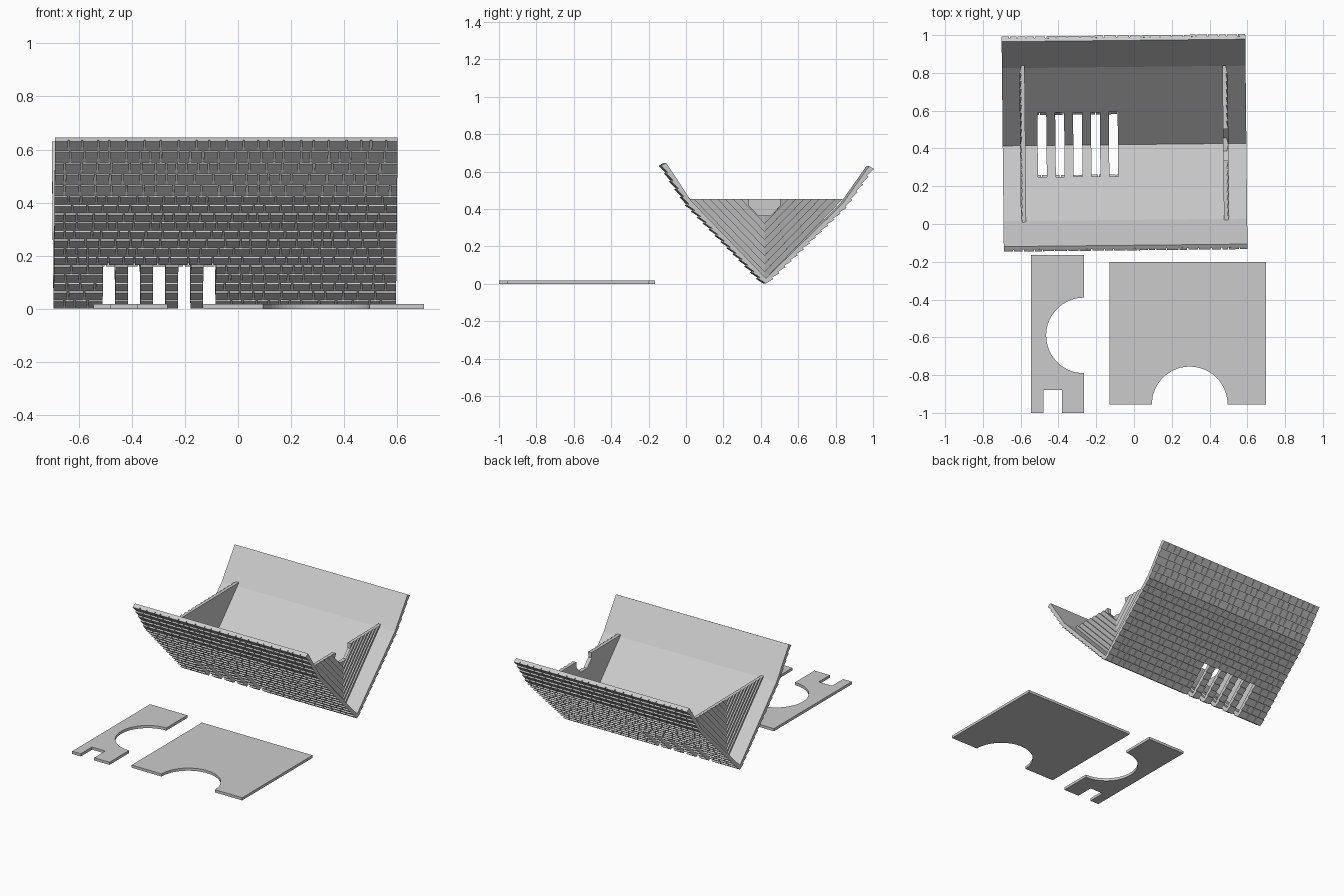
import bpy, bmesh, math, random
from mathutils import Vector

random.seed(4)
if "Cube" in bpy.data.objects:
    bpy.data.objects.remove(bpy.data.objects["Cube"])

grey = bpy.data.materials.new("plain_grey")
grey.use_nodes = True
grey.diffuse_color = (0.6, 0.6, 0.6, 1)
grey.node_tree.nodes["Principled BSDF"].inputs["Base Color"].default_value = (0.6, 0.6, 0.6, 1)


def finish(name, bm, place=None):
    """Turn a bmesh into a named object, optionally placed and turned."""
    bmesh.ops.recalc_face_normals(bm, faces=bm.faces)
    mesh = bpy.data.meshes.new(name)
    bm.to_mesh(mesh)
    bm.free()
    mesh.materials.append(grey)
    obj = bpy.data.objects.new(name, mesh)
    bpy.context.collection.objects.link(obj)
    if place:
        obj.location, obj.rotation_euler = place
    return obj


def prism(bm, near, far):
    """Solid between two matching outlines."""
    a = [bm.verts.new(p) for p in near]
    b = [bm.verts.new(p) for p in far]
    bm.faces.new(a)
    bm.faces.new(b[::-1])
    n = len(a)
    for i in range(n):
        bm.faces.new((a[i], b[i], b[(i + 1) % n], a[(i + 1) % n]))


def along_x(bm, outline, x0, x1):
    prism(bm, [(x0, y, z) for y, z in outline], [(x1, y, z) for y, z in outline])


def carve(obj, cutter):
    """Subtract the cutter for good and remove it."""
    cutter.hide_render = True
    bpy.context.view_layer.update()
    mod = obj.modifiers.new("cut", "BOOLEAN")
    mod.operation = "DIFFERENCE"
    mod.solver = "EXACT"
    mod.use_self = True
    mod.object = cutter
    bpy.context.view_layer.objects.active = obj
    bpy.ops.object.modifier_apply(modifier=mod.name)
    bpy.data.objects.remove(cutter)


# Roof shell, lying on its ridge
HALF = 0.645
tilt = ((-0.05, 0.42, 0), (math.radians(-0.85), 0, math.radians(0.6)))
RIDGE, KINK, EAVE = Vector((0, 0.002)), Vector((0.418, 0.42)), Vector((0.56, 0.628))
half = [EAVE, (0.5425, 0.638), (0.405, 0.437)]
profile = [RIDGE, KINK] + half + [(0, 0.03)]
profile += [(-y, z) for y, z in half[::-1]] + [(-KINK.x, KINK.y)]
bm = bmesh.new()
along_x(bm, profile, -HALF, HALF)
shell = finish("roof_shell", bm, tilt)

# Five slots across the ridge
slots = [(-0.46 + i * 0.0945, -0.413 + i * 0.0945) for i in range(5)]
bm = bmesh.new()
for x0, x1 in slots:
    along_x(bm, [(-0.17, -0.1), (0.17, -0.1), (0.17, 0.3), (-0.17, 0.3)], x0, x1)
carve(shell, finish("slot_cutter", bm, tilt))


# Overlapping shingle rows on both slopes
def shingle_row(bm, start, end, side, spans):
    d = (end - start).normalized()
    out = Vector((d.y, -d.x))
    section = [start - out * 0.002, start + out * 0.001,
               end + out * 0.011, end - out * 0.002]
    section = [(side * p.x, p.y) for p in section]
    for x, stop in spans:
        while x < stop - 0.001:
            nxt = x + random.uniform(0.035, 0.07)
            if nxt > stop - 0.02:
                nxt = stop + 0.006
            along_x(bm, section, x, nxt - 0.006)
            x = nxt


edges = [-HALF] + [x for s in slots for x in s] + [HALF]
slotted = list(zip(edges[::2], edges[1::2]))
for side, label in ((-1, "front"), (1, "back")):
    bm = bmesh.new()
    for low, high, rows in ((RIDGE, KINK, 13), (KINK, EAVE, 5)):
        for r in range(rows):
            spans = slotted if low is RIDGE and r < 5 else [(-HALF, HALF)]
            shingle_row(bm, low.lerp(high, r / rows), low.lerp(high, (r + 1) / rows), side, spans)
    finish(label + "_shingles", bm, tilt)

# Gable walls with lapped boards running parallel to the slopes
TOP, BASE, WIDE, BOARDS = 0.453, 0.022, 0.418, 10


def gable(name, x, out):
    place = ((x, 0.42, 0), (0, 0, math.radians(0.6)))
    bm = bmesh.new()
    along_x(bm, [(0, BASE), (WIDE, TOP), (-WIDE, TOP)], 0, out * 0.017)
    for k in range(BOARDS):
        a, b = k / BOARDS, (k + 1) / BOARDS
        za, zb = BASE + (TOP - BASE) * a, BASE + (TOP - BASE) * b
        for s in (-1, 1):
            quad = [(0, za), (s * WIDE * (1 - a), TOP), (s * WIDE * (1 - b), TOP), (0, zb)]
            if k == BOARDS - 1:
                quad.pop(2)
            depth = [0.018, 0.018, 0.028, 0.028][:len(quad) - 1] + [0.028]
            prism(bm, [(out * 0.012, y, z) for y, z in quad],
                  [(out * t, y, z) for t, (y, z) in zip(depth, quad)])
    return finish(name, bm, place), place


gable("right_gable", -0.575, -1)
notched, place = gable("left_gable", 0.472, 1)

# Half-octagon notch in one gable
bm = bmesh.new()
ring = [math.radians(22.5 + 45 * i) for i in range(8)]
along_x(bm, [(0.09 * math.cos(t), TOP + 0.094 * math.sin(t)) for t in ring], -0.1, 0.1)
carve(notched, finish("notch_cutter", bm, place))


# Flat wall plates beside the roof
def arc(cx, cy, r, start, end, n=32):
    turn = [math.radians(start + (end - start) * i / n) for i in range(n + 1)]
    return [(cx + r * math.cos(t), cy + r * math.sin(t)) for t in turn]


def plate(name, outline):
    bm = bmesh.new()
    prism(bm, [(x, y, 0) for x, y in outline], [(x, y, 0.018) for x, y in outline])
    finish(name, bm)


plate("door_wall_plate",
      [(-0.545, -1), (-0.48, -1), (-0.48, -0.88), (-0.38, -0.88), (-0.38, -1), (-0.265, -1)]
      + arc(-0.265, -0.59, 0.2, 270, 90) + [(-0.265, -0.165), (-0.545, -0.165)])
plate("arched_wall_plate",
      [(-0.13, -0.955)] + arc(0.295, -0.955, 0.2, 180, 0)
      + [(0.70, -0.955), (0.70, -0.20), (-0.13, -0.20)])
